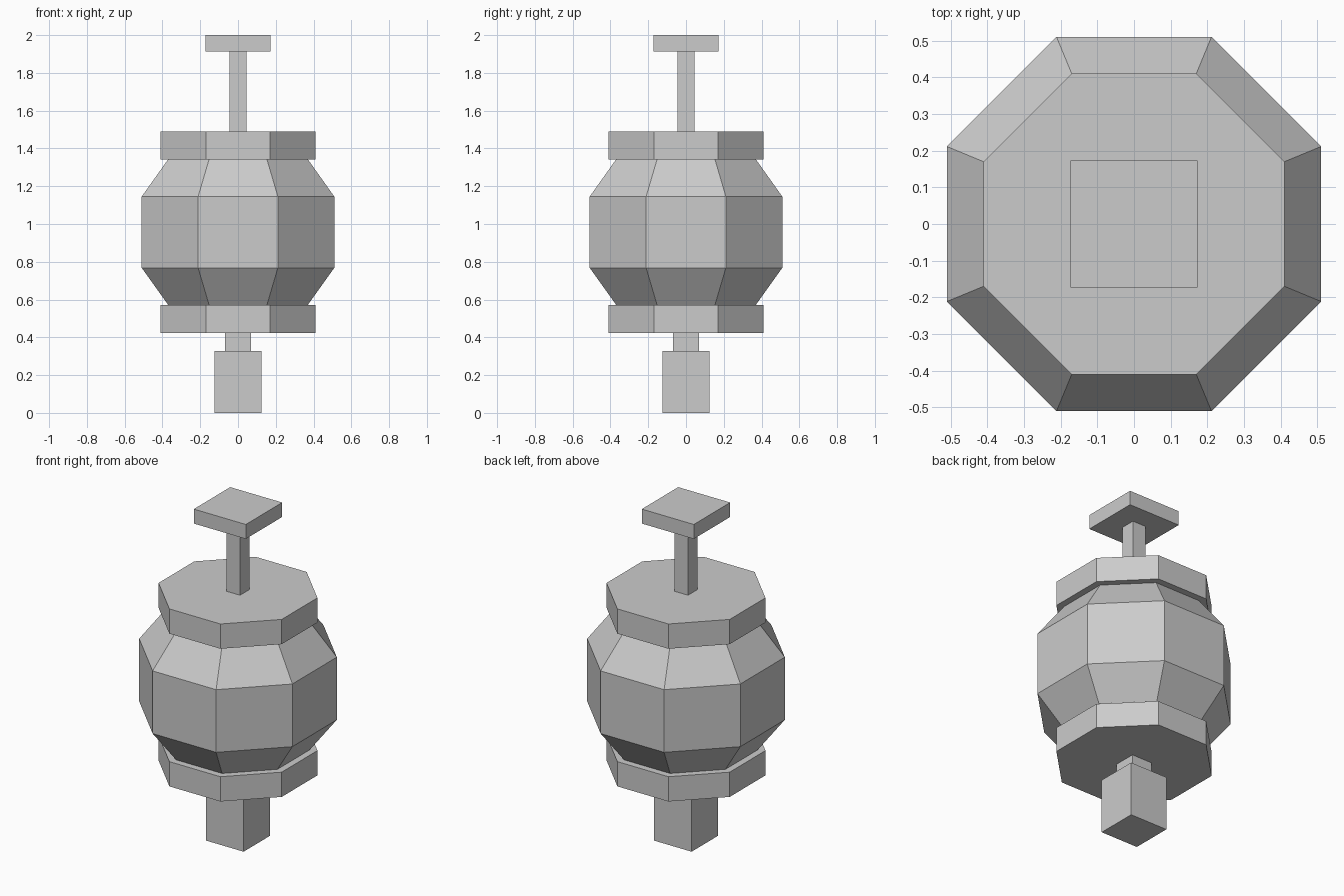
import bpy, bmesh
from math import pi, cos, sin

if "Cube" in bpy.data.objects:
    bpy.data.objects.remove(bpy.data.objects["Cube"])


def turned(name, sides, profile):
    """Closed n-sided solid through (half width across flats, z) rings."""
    bm = bmesh.new()
    rings = []
    for half, z in profile:
        r = half / cos(pi / sides)
        rings.append([bm.verts.new((r * cos((2 * i + 1) * pi / sides),
                                    r * sin((2 * i + 1) * pi / sides), z))
                      for i in range(sides)])
    for low, high in zip(rings, rings[1:]):
        for i in range(sides):
            j = (i + 1) % sides
            bm.faces.new((low[i], low[j], high[j], high[i]))
    bm.faces.new(rings[0][::-1])
    bm.faces.new(rings[-1])
    mesh = bpy.data.meshes.new(name)
    bm.to_mesh(mesh)
    bm.free()
    obj = bpy.data.objects.new(name, mesh)
    bpy.context.collection.objects.link(obj)
    return obj


# Square foot and the narrow neck above it
turned("foot_block", 4, [(0.125, 0), (0.125, 0.328)])
turned("neck", 4, [(0.068, 0.328), (0.068, 0.423)])

# Octagonal barrel with tapered ends
turned("barrel_body", 8, [(0.37, 0.572), (0.51, 0.768), (0.51, 1.145), (0.37, 1.342)])

# Octagonal collars clamping the barrel
for name, z in (("lower_collar", 0.423), ("upper_collar", 1.342)):
    turned(name, 8, [(0.41, z), (0.41, z + 0.149)])

# Plunger rod and its square handle
turned("plunger_rod", 4, [(0.045, 1.491), (0.045, 1.913)])
turned("plunger_handle", 4, [(0.173, 1.913), (0.173, 2.0)])
